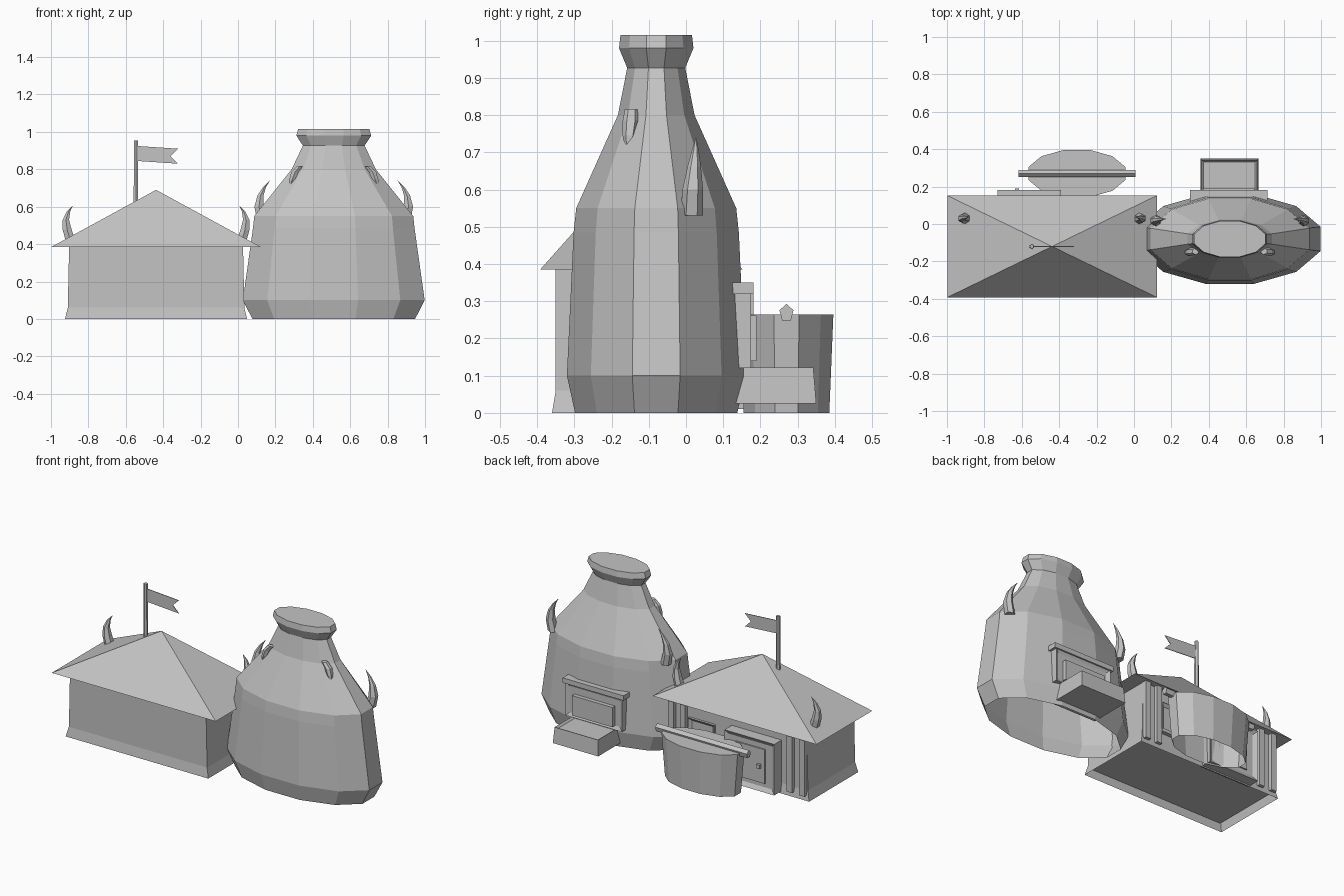
import bpy, bmesh, math
from mathutils import Matrix

cube = bpy.data.objects.get("Cube")
if cube:
    bpy.data.objects.remove(cube, do_unlink=True)

grey = bpy.data.materials.new("plain_grey")
grey.use_nodes = True
COLOUR = (0.55, 0.55, 0.55, 1)
grey.diffuse_color = COLOUR
grey.node_tree.nodes["Principled BSDF"].inputs["Base Color"].default_value = COLOUR


def finish(name, bm):
    bmesh.ops.remove_doubles(bm, verts=bm.verts[:], dist=0.0005)
    bmesh.ops.recalc_face_normals(bm, faces=bm.faces[:])
    mesh = bpy.data.meshes.new(name)
    bm.to_mesh(mesh)
    bm.free()
    mesh.materials.append(grey)
    obj = bpy.data.objects.new(name, mesh)
    bpy.context.collection.objects.link(obj)
    return obj


def loft(name, sides, rings, bottom=True, top=True, inset=None):
    """Stack flat-sided rings (x, y, z, half width, half depth).
    inset = (axis, width, depth) sinks a panel into the faces on that side."""
    bm = bmesh.new()
    loops = []
    grow = 1 / math.cos(math.pi / sides)
    for x, y, z, hx, hy in rings:
        angles = [math.tau * (i + 0.5) / sides for i in range(sides)]
        loops.append([bm.verts.new((x + hx * grow * math.cos(a),
                                    y + hy * grow * math.sin(a), z)) for a in angles])
    for a, b in zip(loops, loops[1:]):
        for i in range(sides):
            j = (i + 1) % sides
            bm.faces.new((a[i], a[j], b[j], b[i]))
    if bottom:
        bm.faces.new(loops[0][::-1])
    if top:
        bm.faces.new(loops[-1])
    bmesh.ops.remove_doubles(bm, verts=bm.verts[:], dist=0.0005)
    bmesh.ops.recalc_face_normals(bm, faces=bm.faces[:])
    if inset:
        axis, width, depth = inset
        picked = [f for f in bm.faces if f.normal[axis] > 0.9]
        bmesh.ops.inset_individual(bm, faces=picked, thickness=width, depth=depth)
    return finish(name, bm)


def box(name, x0, x1, y0, y1, z0, z1, inset=None):
    x, y, hx, hy = (x0 + x1) / 2, (y0 + y1) / 2, (x1 - x0) / 2, (y1 - y0) / 2
    return loft(name, 4, [(x, y, z0, hx, hy), (x, y, z1, hx, hy)], inset=inset)


# House: flared walls, recessed floor and pyramid roof
HX, HY = -0.438, -0.12
loft("house_walls", 4, [(HX, HY, 0, 0.487, 0.24), (HX, HY, 0.06, 0.472, 0.23),
                        (HX, HY, 0.386, 0.465, 0.23)], bottom=False, top=False)
box("house_floor", HX - 0.47, HX + 0.47, HY - 0.23, HY + 0.23, 0.045, 0.055)
loft("house_roof", 4, [(HX, HY, 0.385, 0.56, 0.272), (HX, HY, 0.69, 0, 0)], top=False)

# House back: door, window and posts
box("door", -0.73, -0.39, 0.10, 0.182, 0.01, 0.325, inset=(1, 0.035, -0.015))
box("door_panel", -0.66, -0.46, 0.10, 0.175, 0.06, 0.27)
box("door_knob", -0.635, -0.615, 0.17, 0.19, 0.15, 0.175)
box("window", -0.28, -0.10, 0.10, 0.125, 0.13, 0.30, inset=(1, 0.025, -0.015))
box("window_sill", -0.29, -0.09, 0.10, 0.135, 0.11, 0.13)
for i, x in enumerate((-0.885, -0.80, -0.07, 0.01)):
    box(f"wall_post_{i}", x - 0.018, x + 0.018, 0.10, 0.135, 0.03, 0.385)

# Flag and pole
loft("flag_pole", 6, [(-0.546, HY, 0.60, 0.012, 0.012), (-0.546, HY, 0.955, 0.01, 0.01)])
bm = bmesh.new()
outline = [(-0.545, 0.925), (-0.32, 0.91), (-0.36, 0.87), (-0.32, 0.83), (-0.545, 0.845)]
flag = bm.faces.new([bm.verts.new((x, HY - 0.002, z)) for x, z in outline])
extruded = bmesh.ops.extrude_face_region(bm, geom=[flag])["geom"]
bmesh.ops.translate(bm, vec=(0, 0.004, 0),
                    verts=[v for v in extruded if isinstance(v, bmesh.types.BMVert)])
finish("flag", bm)

# Jar-shaped tower: twelve flat sides, open underneath
TX, TY = 0.512, -0.08
profile = [(0, 0.435, 0.218), (0.10, 0.486, 0.24), (0.485, 0.432, 0.222),
           (0.55, 0.425, 0.215), (0.80, 0.225, 0.103), (0.927, 0.165, 0.078),
           (0.98, 0.2, 0.1), (1.015, 0.19, 0.096)]
loft("tower", 12, [(TX, TY, z, hx, hy) for z, hx, hy in profile], bottom=False)

# Hatch and tray at the back of the tower
box("hatch_frame", 0.315, 0.70, 0.08, 0.175, 0.12, 0.325, inset=(1, 0.03, -0.01))
box("hatch_lintel", 0.30, 0.715, 0.08, 0.182, 0.32, 0.35)
box("hatch_door", 0.37, 0.645, 0.10, 0.19, 0.14, 0.262)
loft("tray", 4, [(0.51, 0.22, 0.025, 0.155, 0.13), (0.51, 0.22, 0.122, 0.148, 0.122)],
     inset=(2, 0.015, -0.012))

# Tub with a carrying rod
loft("tub", 12, [(-0.305, 0.27, 0, 0.238, 0.115), (-0.305, 0.27, 0.265, 0.26, 0.126)],
     bottom=False)
rod = loft("tub_rod", 5, [(0, 0, -0.313, 0.02, 0.016), (0, 0, 0.313, 0.02, 0.016)])
rod.data.transform(Matrix.Translation((-0.305, 0.27, 0.268)) @ Matrix.Rotation(math.pi / 2, 4, 'Y'))


# Curved horns, mirrored about the house and tower centres
def horn_pair(name, centre, path):
    for side, s in (("right", -1), ("left", 1)):
        loft(f"{name}_{side}", 6, [(centre + s * dx, y, z, r, r) for dx, y, z, r in path])


horn_pair("roof_horn", HX, [(0.455, 0.03, 0.41, 0.026), (0.475, 0.03, 0.475, 0.024),
                            (0.482, 0.03, 0.53, 0.017), (0.468, 0.035, 0.575, 0.009),
                            (0.446, 0.037, 0.605, 0.001)])
horn_pair("shoulder_horn", TX, [(0.385, 0.015, 0.53, 0.026), (0.40, 0.018, 0.60, 0.024),
                                (0.392, 0.022, 0.66, 0.016), (0.37, 0.025, 0.705, 0.008),
                                (0.342, 0.027, 0.74, 0.001)])
horn_pair("neck_horn", TX, [(0.235, -0.157, 0.705, 0.004), (0.222, -0.152, 0.745, 0.016),
                            (0.208, -0.148, 0.785, 0.019), (0.182, -0.146, 0.815, 0.016)])
